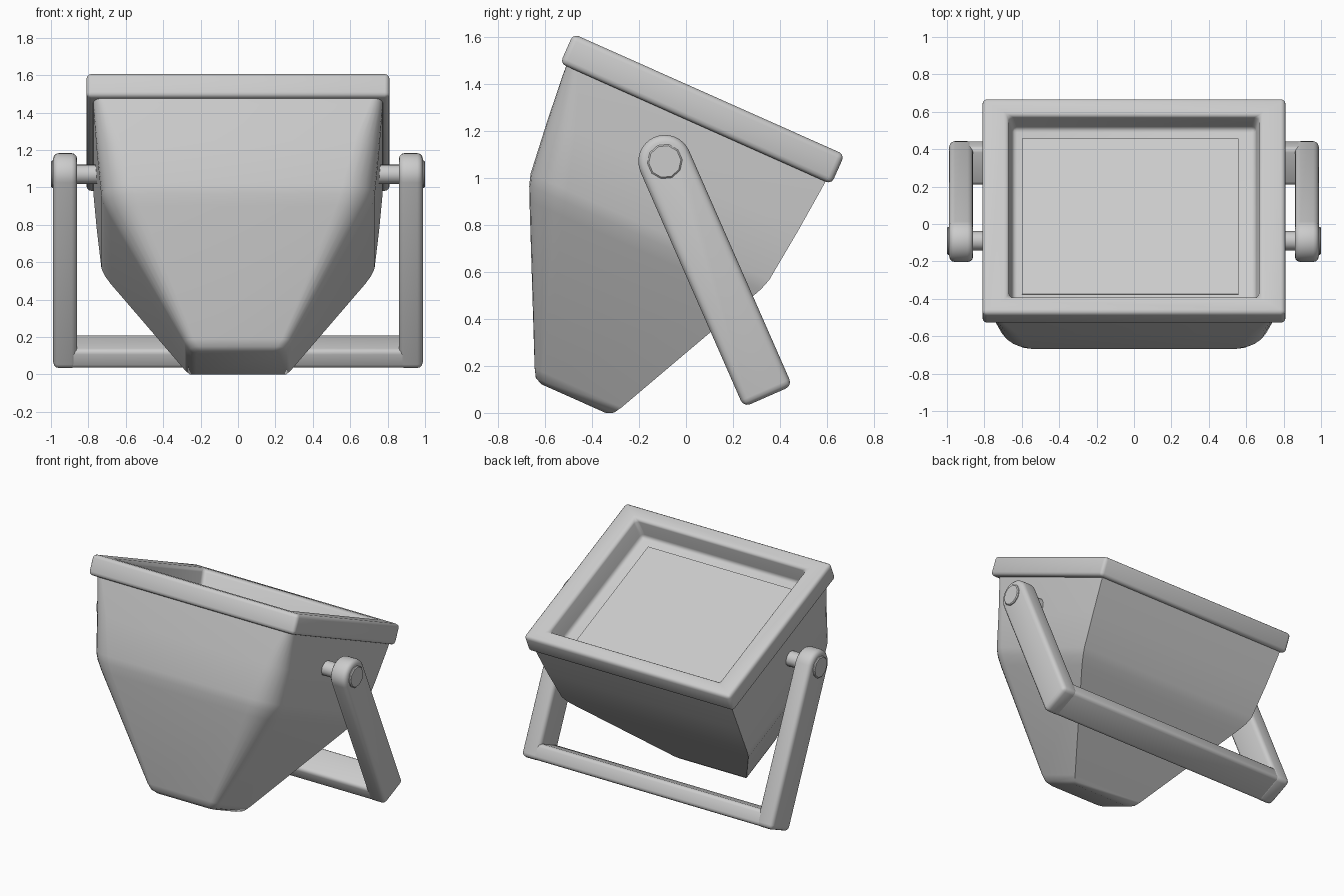
import bpy, bmesh
from math import radians, sin, cos, pi
from mathutils import Matrix

if "Cube" in bpy.data.objects:
    bpy.data.objects.remove(bpy.data.objects["Cube"])

PIVOT = (0, -0.09, 1.07)
HEAD = Matrix.Translation(PIVOT) @ Matrix.Rotation(radians(-24), 4, 'X')
YOKE = Matrix.Translation(PIVOT) @ Matrix.Rotation(radians(23.7), 4, 'X')
MID = 0.055  # middle of the lamp head in its own tilted frame


def finish(name, bm, frame, bevel=0.0, segments=3, min_angle=40):
    """Bevel the hard edges, place the part and shade it."""
    bmesh.ops.recalc_face_normals(bm, faces=bm.faces)
    if bevel:
        hard = [e for e in bm.edges if e.calc_face_angle(0) > radians(min_angle)]
        bmesh.ops.bevel(bm, geom=hard, offset=bevel, segments=segments,
                        profile=0.5, affect='EDGES', clamp_overlap=True)
    bm.transform(frame)
    bmesh.ops.recalc_face_normals(bm, faces=bm.faces)
    mesh = bpy.data.meshes.new(name)
    bm.to_mesh(mesh)
    bm.free()
    ob = bpy.data.objects.new(name, mesh)
    bpy.context.collection.objects.link(ob)
    mesh.shade_smooth()
    mesh.set_sharp_from_angle(angle=radians(38))
    return ob


def loft(rings, cap_end=True):
    """Skin a list of equal-length closed rings and cap the ends."""
    bm = bmesh.new()
    loops = [[bm.verts.new(p) for p in ring] for ring in rings]
    for a, b in zip(loops, loops[1:]):
        for i in range(len(a)):
            j = (i + 1) % len(a)
            bm.faces.new((a[i], a[j], b[j], b[i]))
    bm.faces.new(loops[0])
    if cap_end:
        bm.faces.new(loops[-1])
    return bm


def rect(hx, hy, z):
    return [(sx * hx, MID + sy * hy, z) for sx, sy in ((-1, -1), (1, -1), (1, 1), (-1, 1))]


def body_ring(z, hx, hy, r, n=6):
    """Rectangle with rounded front corners and sharp rear corners."""
    arc = [(hx - r + r * sin(t), MID - hy + r - r * cos(t), z)
           for t in (pi / 2 * i / n for i in range(n + 1))]
    left = [(-x, y, z) for x, y, z in reversed(arc)]
    return left + arc + [(hx, MID + hy, z), (-hx, MID + hy, z)]


def box(x0, x1, y0, y1, z0, z1):
    return loft([[(x0, y0, z), (x1, y0, z), (x1, y1, z), (x0, y1, z)] for z in (z0, z1)])


def disc(x0, x1, r, n):
    return loft([[(x, r * cos(2 * pi * (i + .5) / n), r * sin(2 * pi * (i + .5) / n))
                  for i in range(n)] for x in (x0, x1)])


# Tapered housing (its top sits inside the rim, below the recess floor)
sections = [(0.165, 0.772, 0.602, 0.07), (-0.04, 0.755, 0.583, 0.13),
            (-0.28, 0.73, 0.556, 0.17), (-0.33, 0.712, 0.54, 0.165),
            (-0.39, 0.68, 0.512, 0.155), (-1.03, 0.285, 0.203, 0.05),
            (-1.065, 0.26, 0.182, 0.05), (-1.08, 0.225, 0.15, 0.04)]
top = (0.215, 0.775, 0.605, 0.05)
housing = loft([body_ring(*s) for s in reversed([top] + sections)], cap_end=False)
finish("housing", housing, HEAD)

# Front rim with a steep-walled recess: open underside, joined to the housing
rim = loft([rect(0.65, 0.522, 0.18), rect(0.672, 0.528, 0.338), rect(0.81, 0.632, 0.338),
            rect(0.81, 0.632, 0.20), rect(0.76, 0.59, 0.20)], cap_end=False)
finish("rim", rim, HEAD, bevel=0.025)

# Flat glass panel in the recess
finish("glass_panel", box(-0.60, 0.56, -0.395, 0.515, 0.17, 0.19), HEAD)

# Yoke arms, pivot rods and bolt caps, both sides
for side, label in ((1, "right"), (-1, "left")):
    prof = [(0.113 * cos(pi * i / 16), 0.113 * sin(pi * i / 16)) for i in range(17)]
    prof += [(-0.113, -1.092), (0.113, -1.092)]
    arm = loft([[(side * x, y, z) for y, z in prof] for x in (0.86, 0.988)])
    finish(label + "_arm", arm, YOKE, bevel=0.03)
    finish(label + "_pivot_rod", disc(side * 0.70, side * 0.88, 0.053, 10), YOKE)
    finish(label + "_bolt_cap", disc(side * 0.95, side * 1.0, 0.075, 10), YOKE,
           bevel=0.006, segments=1, min_angle=60)

# Yoke crossbar
finish("crossbar", box(-0.92, 0.92, -0.11, 0.11, -1.09, -0.98), YOKE, bevel=0.025)
